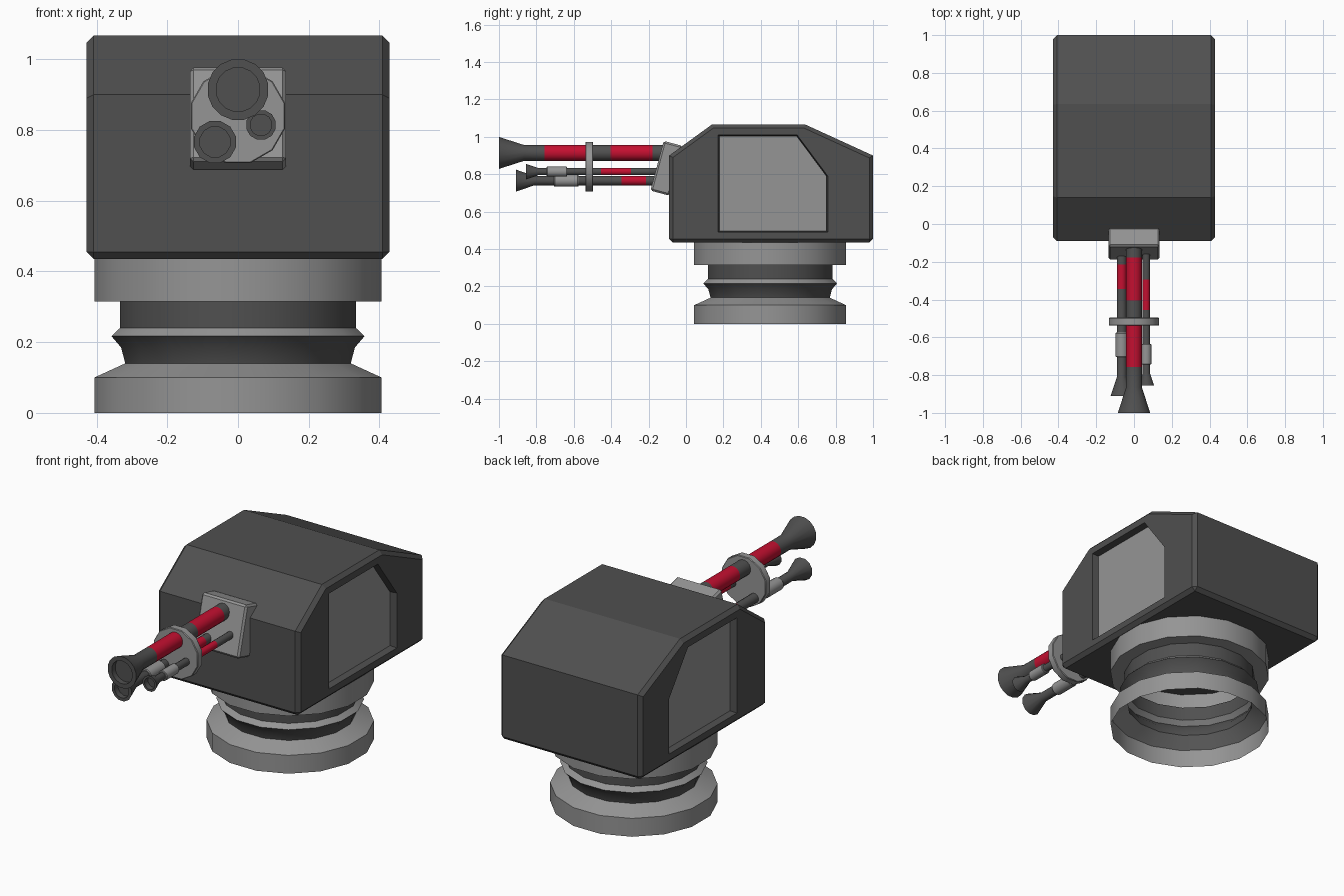
import bpy, bmesh, math
from mathutils import Matrix, Vector

if "Cube" in bpy.data.objects:
    bpy.data.objects.remove(bpy.data.objects["Cube"])


def material(name, rgb):
    m = bpy.data.materials.new(name)
    m.diffuse_color = (*rgb, 1)
    m.use_nodes = True
    m.node_tree.nodes["Principled BSDF"].inputs["Base Color"].default_value = m.diffuse_color
    return m


MATS = {"D": material("dark_grey", (0.08, 0.08, 0.08)),
        "L": material("light_grey", (0.3, 0.3, 0.3)),
        "R": material("red", (0.55, 0.005, 0.03))}


def finish(name, bm, mats="L", smooth=False):
    bmesh.ops.recalc_face_normals(bm, faces=bm.faces)
    me = bpy.data.meshes.new(name)
    bm.to_mesh(me)
    bm.free()
    ob = bpy.data.objects.new(name, me)
    bpy.context.collection.objects.link(ob)
    for m in mats:
        me.materials.append(MATS[m])
    if smooth:
        bpy.ops.object.select_all(action="DESELECT")
        ob.select_set(True)
        bpy.context.view_layer.objects.active = ob
        bpy.ops.object.shade_smooth_by_angle(angle=math.radians(31))
    return ob


def lathe(name, profile, centre, axis="Y", sides=16, mats=None):
    """Spin (radius, height) points; mats holds one letter per segment."""
    bm = bmesh.new()
    mats = mats or "L" * (len(profile) - 1)
    slots = "DLR"
    rings = []
    for r, h in profile:
        ring = []
        for i in range(sides if r else 1):
            a = 2 * math.pi * (i + 0.5) / sides
            c, s = r * math.cos(a), r * math.sin(a)
            p = (c, h, s) if axis == "Y" else (c, s, h)
            ring.append(bm.verts.new(Vector(p) + Vector(centre)))
        rings.append(ring)
    for a, b, m in zip(rings, rings[1:], mats):
        for i in range(sides):
            j = (i + 1) % sides
            if len(a) == 1:
                f = bm.faces.new((a[0], b[j], b[i]))
            elif len(b) == 1:
                f = bm.faces.new((a[i], a[j], b[0]))
            else:
                f = bm.faces.new((a[i], a[j], b[j], b[i]))
            f.material_index = slots.index(m)
    return finish(name, bm, slots, True)


def prism(bm, profile, x0, x1, taper=1.0):
    """Extrude a (y, z) outline from x0 to x1, scaling the far end."""
    cy = sum(p[0] for p in profile) / len(profile)
    cz = sum(p[1] for p in profile) / len(profile)
    a = [bm.verts.new((x0, y, z)) for y, z in profile]
    b = [bm.verts.new((x1, cy + (y - cy) * taper, cz + (z - cz) * taper)) for y, z in profile]
    bm.faces.new(a)
    bm.faces.new(b[::-1])
    for i in range(len(a)):
        j = (i + 1) % len(a)
        bm.faces.new((a[i], b[i], b[j], a[j]))


# Pedestal: open ribbed shell
lathe("pedestal",
      [(0.414, 0), (0.414, 0.1), (0.325, 0.14), (0.337, 0.185), (0.365, 0.217),
       (0.34, 0.24), (0.34, 0.315), (0.414, 0.315), (0.414, 0.44)],
      (0, 0.45, 0), "Z", 16, "LLDDLDLL")

# Turret housing: chamfered around both sides and along the bottom
bm = bmesh.new()
prism(bm, [(-0.09, 0.435), (-0.09, 0.9), (0.14, 1.067), (0.635, 1.067), (1, 0.9), (1, 0.435)],
      -0.428, 0.428)
edges = []
for e in bm.edges:
    p, q = (v.co for v in e.verts)
    along_x = abs(p.x - q.x) > 0.1
    if not along_x or max(p.z, q.z) < 0.5:
        edges.append(e)
bmesh.ops.bevel(bm, geom=edges, offset=0.02, segments=1, affect="EDGES", profile=0.5)
housing = finish("turret_housing", bm, "D")

# Recessed side panels on both sides
outline = [(0.17, 0.488), (0.17, 1.012), (0.595, 1.012), (0.76, 0.79), (0.76, 0.488)]
bm = bmesh.new()
for s in (-1, 1):
    prism(bm, outline, s * 0.44, s * 0.39, 0.97)
cutter = finish("panel_cutter", bm)
cutter.hide_render = True
cutter.hide_viewport = True
cutter.display_type = "WIRE"
cut = housing.modifiers.new("panels", "BOOLEAN")
cut.operation = "DIFFERENCE"
cut.object = cutter
bm = bmesh.new()
for s in (-1, 1):
    prism(bm, [(0.465 + (y - 0.465) * 0.965, 0.75 + (z - 0.75) * 0.965) for y, z in outline],
          s * 0.393, s * 0.38)
finish("side_panels", bm, "L")

# Tilted gun mount plate
bm = bmesh.new()
bmesh.ops.create_cube(bm, size=1)
bmesh.ops.scale(bm, vec=(0.272, 0.105, 0.275), verts=bm.verts)
bmesh.ops.bevel(bm, geom=bm.edges[:], offset=0.01, segments=1, affect="EDGES", profile=0.5)
bmesh.ops.transform(bm, verts=bm.verts,
                    matrix=Matrix.Translation((0, -0.104, 0.832)) @ Matrix.Rotation(math.radians(-15), 4, "X"))
finish("gun_mount", bm, "L")


def barrel(name, x, z, r, tip_r, tip, neck, bands, sides):
    """Flared hollow muzzle, then a tube with red bands given as (front, back)."""
    bore = tip_r * 0.72
    prof = [(0, tip + 0.03), (bore, tip + 0.03), (bore, tip), (tip_r, tip), (r, neck)]
    mats = "DDDD"
    for y0, y1 in bands:
        prof += [(r, y0), (r, y1)]
        mats += "DR"
    prof += [(r, -0.08), (0, -0.08)]
    lathe(name, prof, (x, 0, z), "Y", sides, mats + "DD")


def drum(name, x, z, r, y0, y1, sides):
    lathe(name, [(0, y0), (r - 0.003, y0), (r, y0 + 0.004), (r, y1 - 0.004), (r - 0.003, y1), (0, y1)],
          (x, 0, z), "Y", sides)


# Three barrels
barrel("main_barrel", 0, 0.914, 0.043, 0.087, -1.0, -0.865, [(-0.757, -0.53), (-0.405, -0.178)], 16)
barrel("lower_barrel", -0.065, 0.766, 0.026, 0.061, -0.91, -0.81, [(-0.345, -0.215)], 12)
barrel("small_barrel", 0.065, 0.814, 0.02, 0.043, -0.855, -0.79, [(-0.455, -0.295)], 12)

# Sleeves and the clamp disc holding the barrels together
drum("lower_sleeve", -0.065, 0.766, 0.034, -0.705, -0.575, 12)
drum("small_sleeve", 0.065, 0.814, 0.028, -0.745, -0.635, 12)
drum("barrel_clamp", 0, 0.84, 0.138, -0.538, -0.496, 12)
